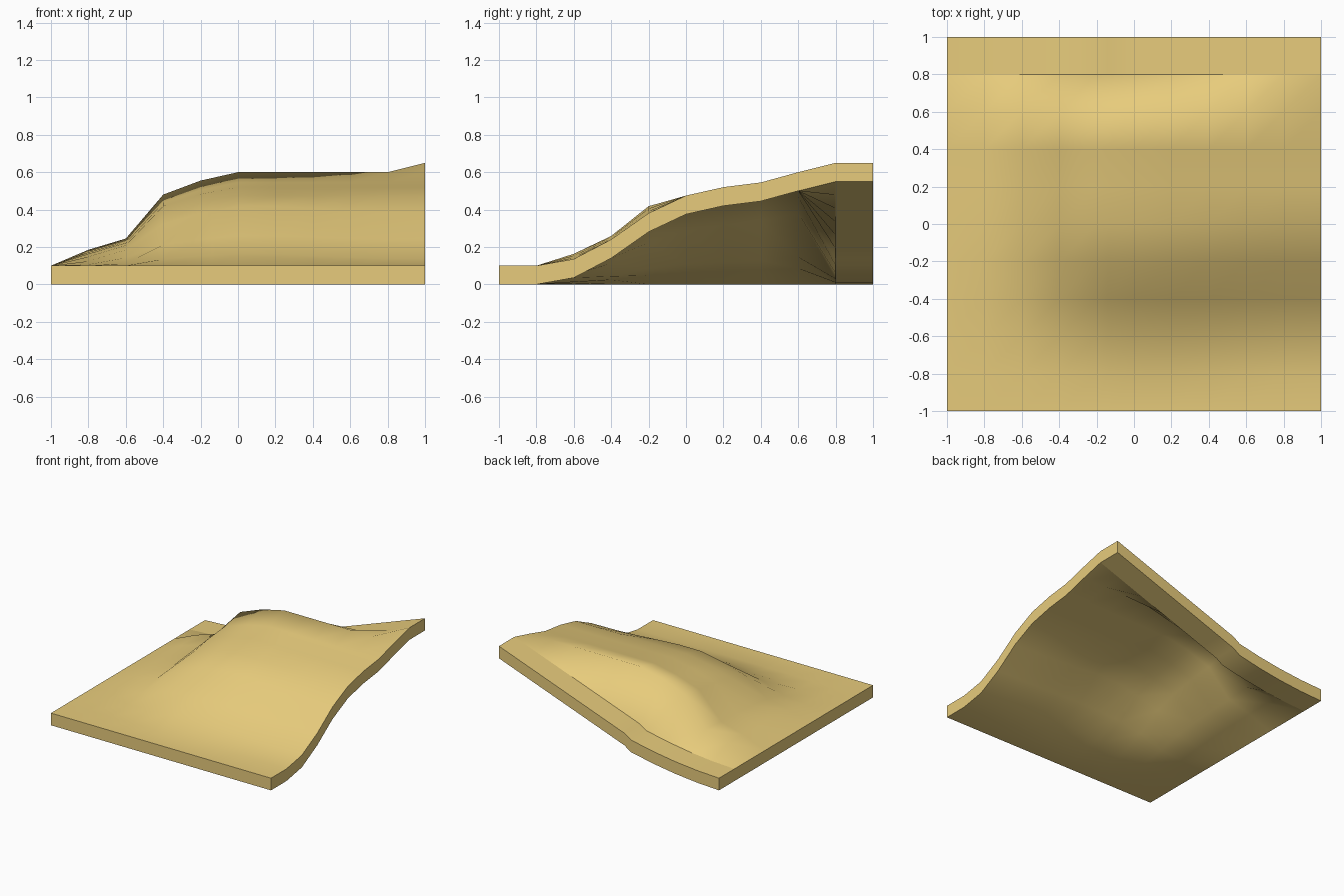
import bpy, bmesh, math

if "Cube" in bpy.data.objects:
    bpy.data.objects.remove(bpy.data.objects["Cube"])

THICK = 0.1


def interp(pts, t):
    for (a, za), (b, zb) in zip(pts, pts[1:]):
        if t <= b + 1e-6:
            return za + (zb - za) * (t - a) / (b - a)
    return pts[-1][1]


# Hill: rise along y, share of that rise across x
rise = [(-1, 0), (-.8, 0), (-.6, .035), (-.4, .14), (-.2, .28), (0, .375),
        (.2, .42), (.4, .445), (.6, .5), (.8, .55), (1, .55)]
share = [(-1, 0), (-.8, .17), (-.6, .29), (-.4, .76), (-.2, .91), (0, 1), (1, 1)]
# Low shoulder bulging out of the front slope
bulge = {-.6: .03, -.4: .02, -.2: .04}
# Ramp strip along the back edge
ramp = [(-1, .1), (-.8, .11), (-.6, .13), (-.4, .16), (-.2, .20), (-.14, .24), (1, .65)]

xs = sorted([round(-1 + .2 * i, 2) for i in range(11)] + [-.14])
ys = [round(-1 + .2 * j, 2) for j in range(11)]


def height(x, y):
    if y > .7:
        return interp(ramp, x)
    return .1 + interp(rise, y) * interp(share, x) + \
        bulge.get(y, 0) * math.exp(-((x - .1) / .45) ** 2)


# Terrain slab: top and bottom sheets joined by a rim
bm = bmesh.new()
sheets = []
for off in (0, THICK):
    sheets.append([[bm.verts.new((x, y, height(x, y) - off)) for x in xs] for y in ys])
top, bot = sheets
nx, ny = len(xs), len(ys)
for j in range(ny - 1):
    for i in range(nx - 1):
        for s, flip in ((top, False), (bot, True)):
            q = [s[j][i], s[j][i + 1], s[j + 1][i + 1], s[j + 1][i]]
            bm.faces.new(q[::-1] if flip else q)
loop = [(0, i) for i in range(nx)] + [(j, nx - 1) for j in range(1, ny)] + \
       [(ny - 1, i) for i in range(nx - 2, -1, -1)] + [(j, 0) for j in range(ny - 2, 0, -1)]
for (a, b), (c, d) in zip(loop, loop[1:] + loop[:1]):
    bm.faces.new([bot[a][b], bot[c][d], top[c][d], top[a][b]])
bmesh.ops.recalc_face_normals(bm, faces=bm.faces)

# Smooth sheets, sharp rim and a crease where the hill meets the ramp
for f in bm.faces:
    f.smooth = True


def on_rim(v):
    return max(abs(v.co.x), abs(v.co.y)) > .999


for e in bm.edges:
    a, b = e.verts
    crease = all(abs(v.co.y - .8) < 1e-4 for v in e.verts)
    corner = abs(a.co.x - b.co.x) + abs(a.co.y - b.co.y) < 1e-5 and abs(a.co.x) > .99 and abs(a.co.y) > .99
    rim = on_rim(a) and on_rim(b) and abs(a.co.x - b.co.x) + abs(a.co.y - b.co.y) > 1e-5
    if crease or rim or corner:
        e.smooth = False

mesh = bpy.data.meshes.new("terrain_slab")
bm.to_mesh(mesh)
bm.free()
obj = bpy.data.objects.new("terrain_slab", mesh)
bpy.context.collection.objects.link(obj)

mat = bpy.data.materials.new("sand_gold")
mat.diffuse_color = (.8, .6, .2, 1)
mat.use_nodes = True
mat.node_tree.nodes["Principled BSDF"].inputs["Base Color"].default_value = mat.diffuse_color
mesh.materials.append(mat)
